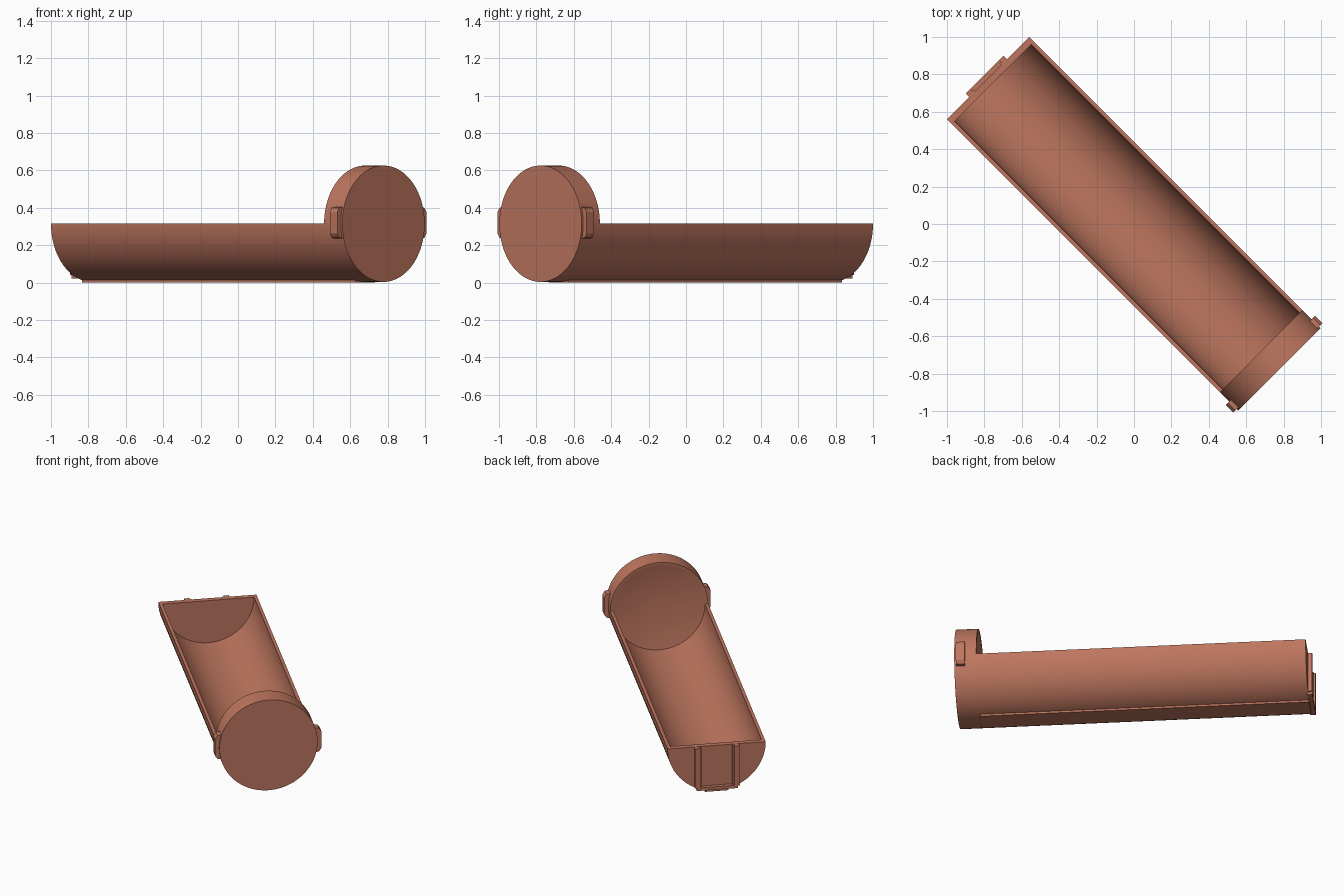
import bpy, bmesh, math
from mathutils import Matrix

if "Cube" in bpy.data.objects:
    bpy.data.objects.remove(bpy.data.objects["Cube"])

R, RI, ZC = 0.311, 0.29, 0.315          # outer radius, bore radius, axis height
BACK, WALL, COLLAR, FRONT = -1.103, -1.068, 0.962, 1.1
TURN = Matrix.Rotation(-math.pi / 4, 4, 'Z')   # the holder lies on the diagonal

mat = bpy.data.materials.new("terracotta")
mat.diffuse_color = (0.51, 0.18, 0.113, 1)
mat.use_nodes = True
mat.node_tree.nodes["Principled BSDF"].inputs["Base Color"].default_value = mat.diffuse_color


def finish(name, bm, smooth=True):
    bmesh.ops.remove_doubles(bm, verts=bm.verts, dist=1e-5)
    bmesh.ops.recalc_face_normals(bm, faces=bm.faces)
    bm.transform(TURN)
    me = bpy.data.meshes.new(name)
    bm.to_mesh(me)
    bm.free()
    me.materials.append(mat)
    ob = bpy.data.objects.new(name, me)
    bpy.context.collection.objects.link(ob)
    if smooth:
        bpy.ops.object.select_all(action='DESELECT')
        ob.select_set(True)
        bpy.context.view_layer.objects.active = ob
        bpy.ops.object.shade_smooth_by_angle()
    return ob


def box(name, x0, x1, y0, y1, z0, z1):
    bm = bmesh.new()
    bmesh.ops.create_cube(bm, size=1)
    for v in bm.verts:
        v.co = ((x0 + x1) / 2 + v.co.x * (x1 - x0),
                (y0 + y1) / 2 + v.co.y * (y1 - y0),
                (z0 + z1) / 2 + v.co.z * (z1 - z0))
    return finish(name, bm, False)


# half-round trough with a closed back end
bm = bmesh.new()
N = 48


def arc(x, r):
    return [bm.verts.new((x, -r * math.cos(math.pi * i / N),
                          ZC - r * math.sin(math.pi * i / N))) for i in range(N + 1)]


outer = arc(BACK, R), arc(COLLAR, R)
inner = arc(WALL, RI), arc(COLLAR, RI)
for a, b in (outer, inner, (outer[1], inner[1])):
    for i in range(N):
        bm.faces.new((a[i], a[i + 1], b[i + 1], b[i]))
bm.faces.new(outer[0])
bm.faces.new(inner[0])
for k in (0, -1):                                   # side rims
    bm.faces.new((outer[0][k], outer[1][k], inner[1][k], inner[0][k]))
bm.faces.new((outer[0][0], inner[0][0], inner[0][-1], outer[0][-1]))  # back rim
finish("trough", bm)

# round front cap, hollowed by a shallow cone
bm = bmesh.new()
profile = [(FRONT, 0), (FRONT, R), (COLLAR, R), (COLLAR, RI), (1.06, 0)]
vs = [bm.verts.new((x, r, ZC)) for x, r in profile]
es = [bm.edges.new(p) for p in zip(vs, vs[1:])]
bmesh.ops.spin(bm, geom=vs + es, cent=(0, 0, ZC), axis=(1, 0, 0),
               angle=2 * math.pi, steps=96)
finish("front_cap", bm)

# chamfered clips on both sides of the cap
clip = [(0.29, 0.235), (0.322, 0.24), (0.337, 0.262), (0.337, 0.378),
        (0.322, 0.40), (0.29, 0.405)]
for side, label in ((-1, "left"), (1, "right")):
    bm = bmesh.new()
    rows = [[bm.verts.new((x, side * y, z)) for y, z in clip] for x in (1.032, 1.088)]
    for row in rows:
        bm.faces.new(row)
    for i in range(len(clip)):
        j = (i + 1) % len(clip)
        bm.faces.new((rows[0][i], rows[0][j], rows[1][j], rows[1][i]))
    finish(label + "_clip", bm, False)
    # upright rails with a stepped lip on the back end
    y0, y1 = sorted((side * 0.108, side * 0.142))
    box(label + "_rail", BACK - 0.026, BACK + 0.01, y0, y1, 0.04, ZC - 0.002)
    y0, y1 = sorted((side * 0.098, side * 0.112))
    box(label + "_rail_step", BACK - 0.012, BACK + 0.01, y0, y1, 0.03, ZC - 0.002)

# ledge below the rails and flat foot under the trough
box("back_ledge", BACK - 0.026, BACK + 0.01, -0.13, 0.13, 0.022, 0.042)
box("foot", BACK, COLLAR, -0.075, 0.075, 0.0, 0.016)
